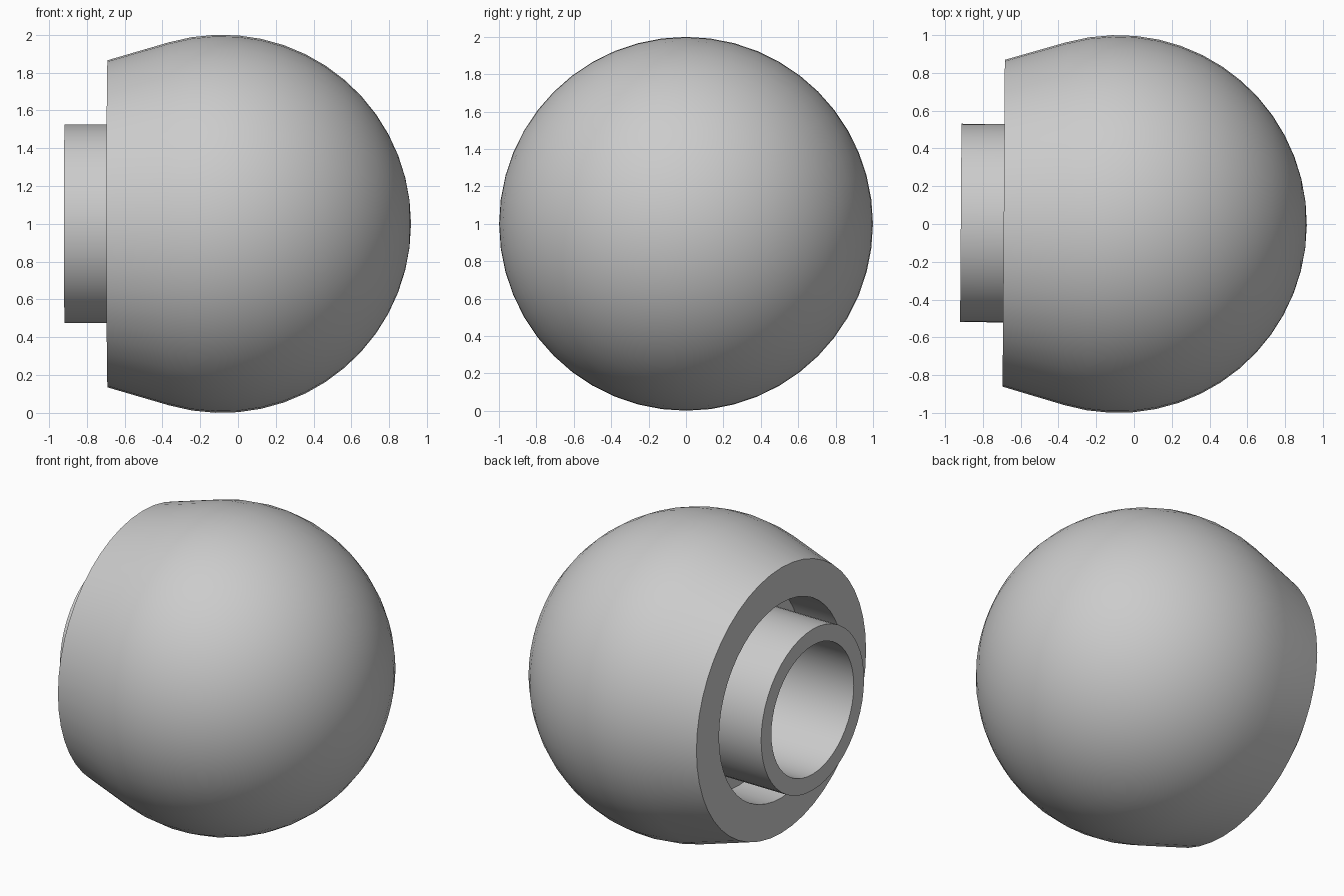
import bpy, bmesh
from math import sin, cos, tau, radians

cube = bpy.data.objects.get("Cube")
if cube:
    bpy.data.objects.remove(cube, do_unlink=True)

SEGMENTS = 48
CENTRE = (-0.085, 0, 1)

grey = bpy.data.materials.new("light grey")
grey.use_nodes = True
colour = (0.6, 0.6, 0.6, 1)
grey.diffuse_color = colour
grey.node_tree.nodes["Principled BSDF"].inputs["Base Color"].default_value = colour


def lathe(name, profile):
    """Revolve (x, radius) points about the x axis."""
    bm = bmesh.new()
    rings = []
    for x, r in profile:
        rings.append([bm.verts.new((x, r * cos(tau * i / SEGMENTS), r * sin(tau * i / SEGMENTS)))
                      for i in range(SEGMENTS)])
    for a, b in zip(rings, rings[1:]):
        for i in range(SEGMENTS):
            j = (i + 1) % SEGMENTS
            bm.faces.new((a[i], b[i], b[j], a[j]))
    bmesh.ops.remove_doubles(bm, verts=bm.verts, dist=0.0001)
    mesh = bpy.data.meshes.new(name)
    bm.to_mesh(mesh)
    bm.free()
    mesh.materials.append(grey)
    obj = bpy.data.objects.new(name, mesh)
    bpy.context.collection.objects.link(obj)
    obj.location = CENTRE
    obj.rotation_euler.z = radians(-0.4)
    bpy.ops.object.select_all(action="DESELECT")
    obj.select_set(True)
    bpy.context.view_layer.objects.active = obj
    bpy.ops.object.shade_smooth_by_angle(angle=radians(30))
    return obj


# Ball with a tapered collar, flat rim and round recess
END = radians(106.3)
STEPS = 15
ball = [(cos(END * k / STEPS), sin(END * k / STEPS)) for k in range(1, STEPS + 1)]
collar = [(-0.605, 0.865), (-0.605, 0.635), (-0.3, 0.635), (-0.3, 0.48)]
lathe("ball_body", [(1, 0)] + ball + collar)

# Hollow neck standing in the recess, with a closed bore
lathe("neck_tube", [(-0.29, 0.525), (-0.832, 0.525), (-0.832, 0.42),
                    (-0.1, 0.42), (-0.1, 0)])
